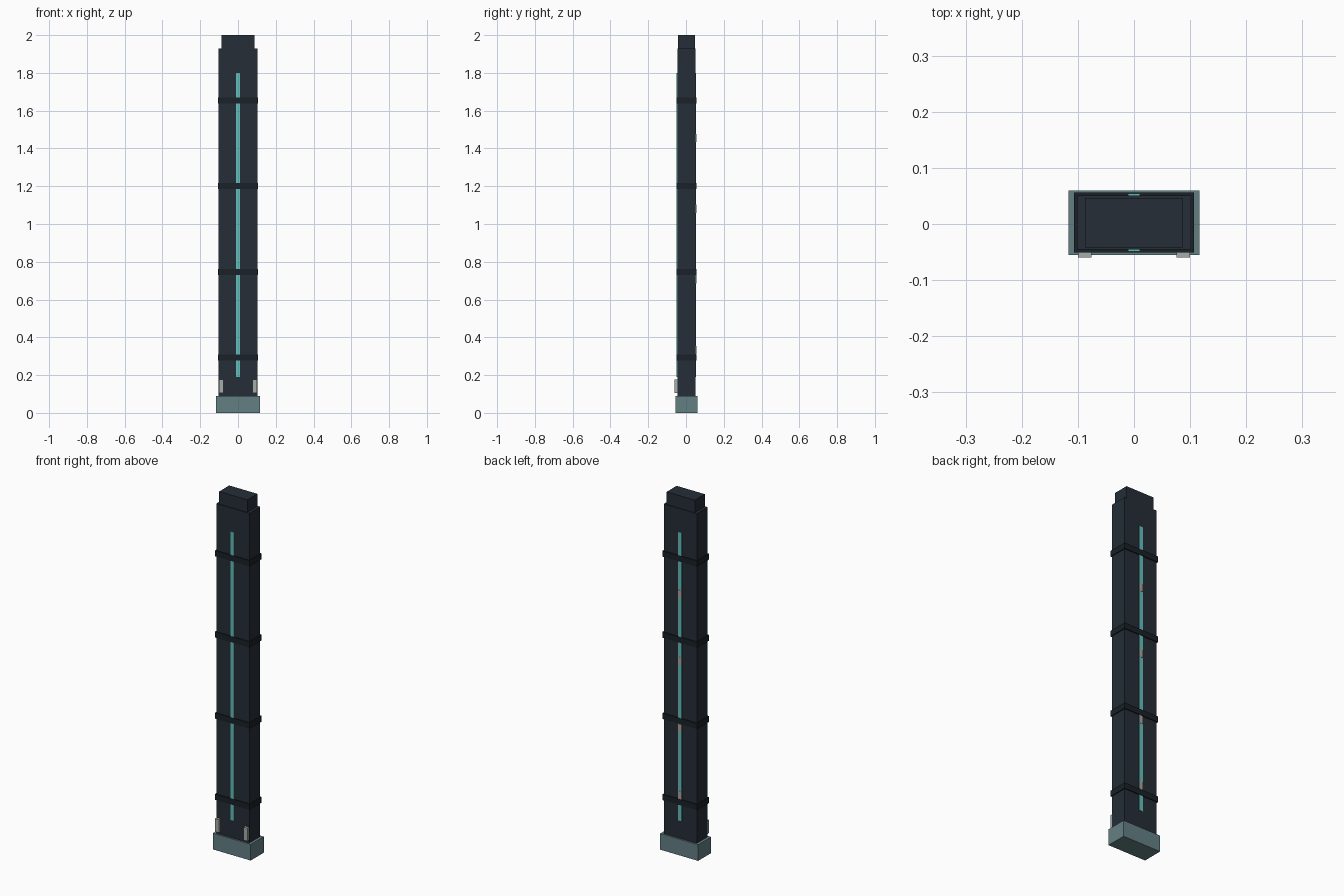
import bpy

cube = bpy.data.objects.get("Cube")
if cube:
    bpy.data.objects.remove(cube, do_unlink=True)


def material(name, rgb):
    m = bpy.data.materials.new(name)
    m.use_nodes = True
    m.diffuse_color = (*rgb, 1)
    m.node_tree.nodes["Principled BSDF"].inputs["Base Color"].default_value = (*rgb, 1)
    return m


dark_navy = material("dark navy", (0.018, 0.027, 0.038))
near_black = material("near black", (0.010, 0.015, 0.020))
slate = material("slate teal", (0.127, 0.216, 0.231))
aqua = material("aqua", (0.127, 0.52, 0.50))
light_grey = material("light grey", (0.38, 0.42, 0.41))
warm_grey = material("warm grey", (0.42, 0.36, 0.34))

MID_Y = 0.0025       # depth centre of the tower
HALF_D = 0.048       # half depth of the body


def box(name, x, y, z, mat):
    """Box from (low, high) ranges on each axis."""
    bpy.ops.mesh.primitive_cube_add(size=1, location=[sum(r) / 2 for r in (x, y, z)])
    ob = bpy.context.object
    ob.name = name
    ob.scale = [r[1] - r[0] for r in (x, y, z)]
    bpy.ops.object.transform_apply(location=False, rotation=False, scale=True)
    ob.data.materials.append(mat)
    return ob


def block(name, half_w, half_d, z, mat):
    return box(name, (-half_w, half_w), (MID_Y - half_d, MID_Y + half_d), z, mat)


# Main stack
block("base", 0.117, 0.0575, (0, 0.09), slate)
block("body", 0.102, HALF_D, (0.09, 1.93), dark_navy)
block("top_cap", 0.087, 0.044, (1.93, 2.0), dark_navy)

# Bands around the body
for i in range(4):
    z = 0.294 + i * 0.453
    block(f"band_{i + 1}", 0.107, 0.0535, (z - 0.016, z + 0.016), near_black)

# Glowing strips on front and back
for side, name in ((-1, "front_strip"), (1, "back_strip")):
    face = MID_Y + side * HALF_D
    box(name, (-0.011, 0.011), sorted((face, face + side * 0.0035)), (0.19, 1.80), aqua)

# Small plates along the back strip
back = MID_Y + HALF_D
for i in range(4):
    z = 0.333 + i * 0.374
    box(f"back_plate_{i + 1}", (-0.011, 0.011), (back, back + 0.005),
        (z - 0.022, z + 0.022), warm_grey)

# Foot clips on the front
front = MID_Y - HALF_D
for side, name in ((-1, "right_clip"), (1, "left_clip")):
    box(name, sorted((side * 0.076, side * 0.1)), (-0.06, front), (0.105, 0.178), light_grey)
